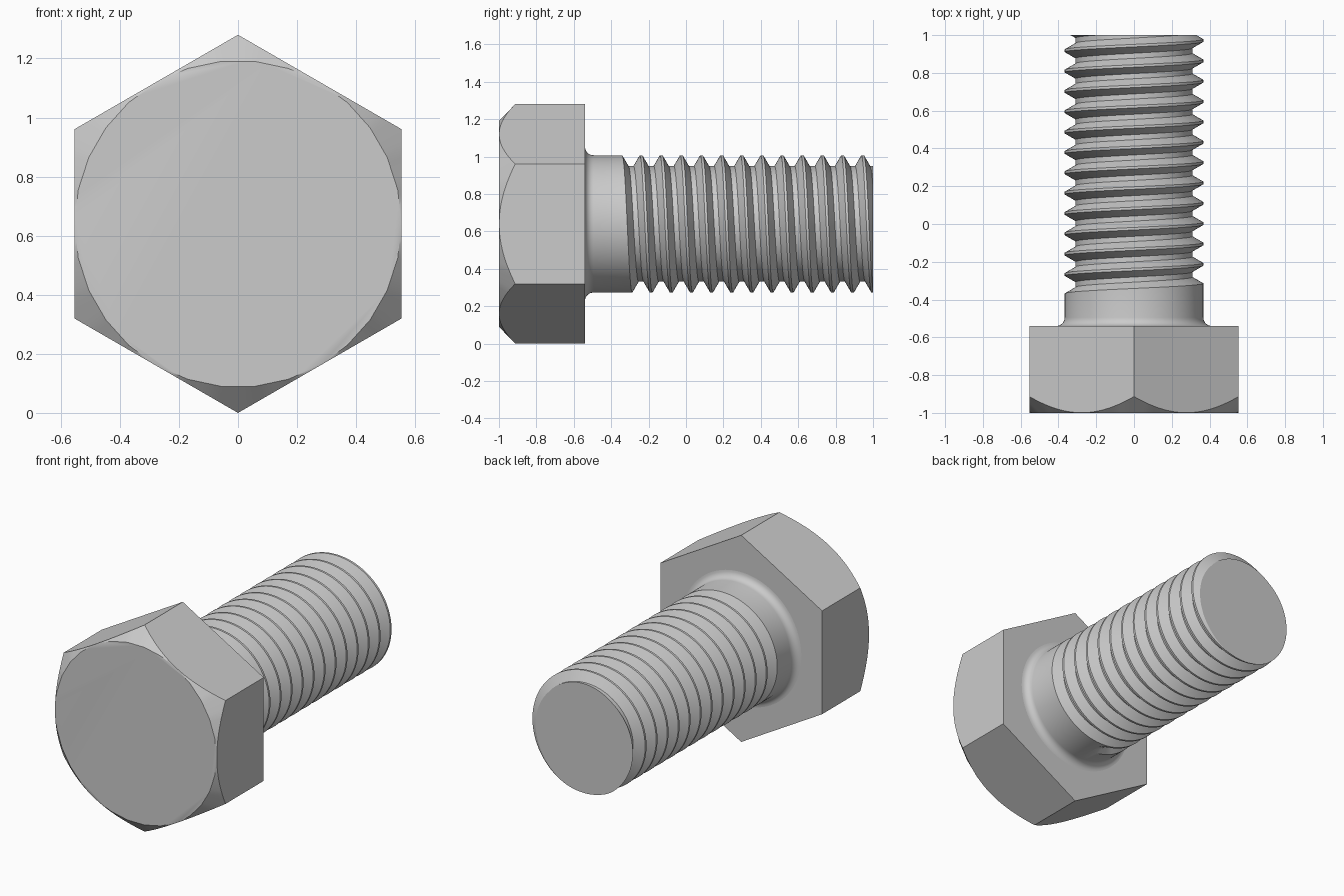
import bpy, bmesh, math
from math import pi, sin, cos, radians

if "Cube" in bpy.data.objects:
    bpy.data.objects.remove(bpy.data.objects["Cube"])

CZ = 0.64                       # axis height
steel = bpy.data.materials.new("steel grey")
steel.diffuse_color = (0.6, 0.6, 0.6, 1)
steel.use_nodes = True
steel.node_tree.nodes["Principled BSDF"].inputs["Base Color"].default_value = steel.diffuse_color


def point(angle, r, y):
    """Angle runs clockwise from the top as seen from the front."""
    return (r * sin(angle), y, CZ + r * cos(angle))


def finish(bm, name):
    bmesh.ops.remove_doubles(bm, verts=bm.verts, dist=1e-5)
    bmesh.ops.recalc_face_normals(bm, faces=bm.faces)
    me = bpy.data.meshes.new(name)
    bm.to_mesh(me)
    bm.free()
    me.materials.append(steel)
    me.shade_smooth()
    me.set_sharp_from_angle(angle=radians(30))
    ob = bpy.data.objects.new(name, me)
    bpy.context.collection.objects.link(ob)


def bridge(bm, a, b):
    n = len(a)
    for i in range(n):
        bm.faces.new((a[i], a[(i + 1) % n], b[(i + 1) % n], b[i]))


# Hexagon head with a conical chamfer on the front
APO, FRONT, BACK = 0.5543, -1.0, -0.54
bm = bmesh.new()
back, rim, disc = [], [], []
for d in range(0, 360, 2):
    a = radians(d)
    hex_r = APO / cos(radians(d % 60 - 30))
    disc_r = 0.553 * cos(radians(6)) / cos(radians((d + 6) % 12 - 6))
    back.append(bm.verts.new(point(a, hex_r, BACK)))
    rim.append(bm.verts.new(point(a, hex_r, FRONT + (hex_r - APO) + 0.001)))
    disc.append(bm.verts.new(point(a, disc_r, FRONT)))
bridge(bm, back, rim)
bridge(bm, rim, disc)
bm.faces.new(back)
bm.faces.new(disc)
finish(bm, "hex_head")

# Shank: fillet, plain neck and right-hand thread in one skin
R, ROOT, P, END = 0.367, 0.309, 0.1077, 1.0
CREST, FLANK = P / 16, 0.0335          # half crest width, flank width
SEG, TURNS, FIL = 120, 14, 0.045


def thread_radius(y, crest):
    d = abs((y - crest + P / 2) % P - P / 2)
    t = min(max((d - CREST) / FLANK, 0), 1)
    return R + (ROOT - R) * t


bm = bmesh.new()
columns = []
for s in range(SEG + 1):
    phi = -pi + 2 * pi * s / SEG
    crest = -0.348 + P * phi / (2 * pi)
    col = [(BACK + FIL * (1 - cos(radians(t))), R + FIL * (1 - sin(radians(t))))
           for t in range(0, 91, 15)]
    for k in range(TURNS):
        fade = min(1, (phi + pi) / 0.4) if k == 0 else 1   # thread run-out
        for off, r in ((CREST, R), (CREST + FLANK, ROOT),
                       (P - CREST - FLANK, ROOT), (P - CREST, R)):
            y = crest + k * P + off
            if y > END:
                y, r = END, thread_radius(END, crest)
            col.append((y, R + (r - R) * fade))
    columns.append([bm.verts.new(point(phi, r, y)) for y, r in col])
centre = bm.verts.new((0, END, CZ))
for a, b in zip(columns, columns[1:]):
    for i in range(len(a) - 1):
        bm.faces.new((a[i], a[i + 1], b[i + 1], b[i]))
    bm.faces.new((a[-1], centre, b[-1]))
finish(bm, "threaded_shank")
